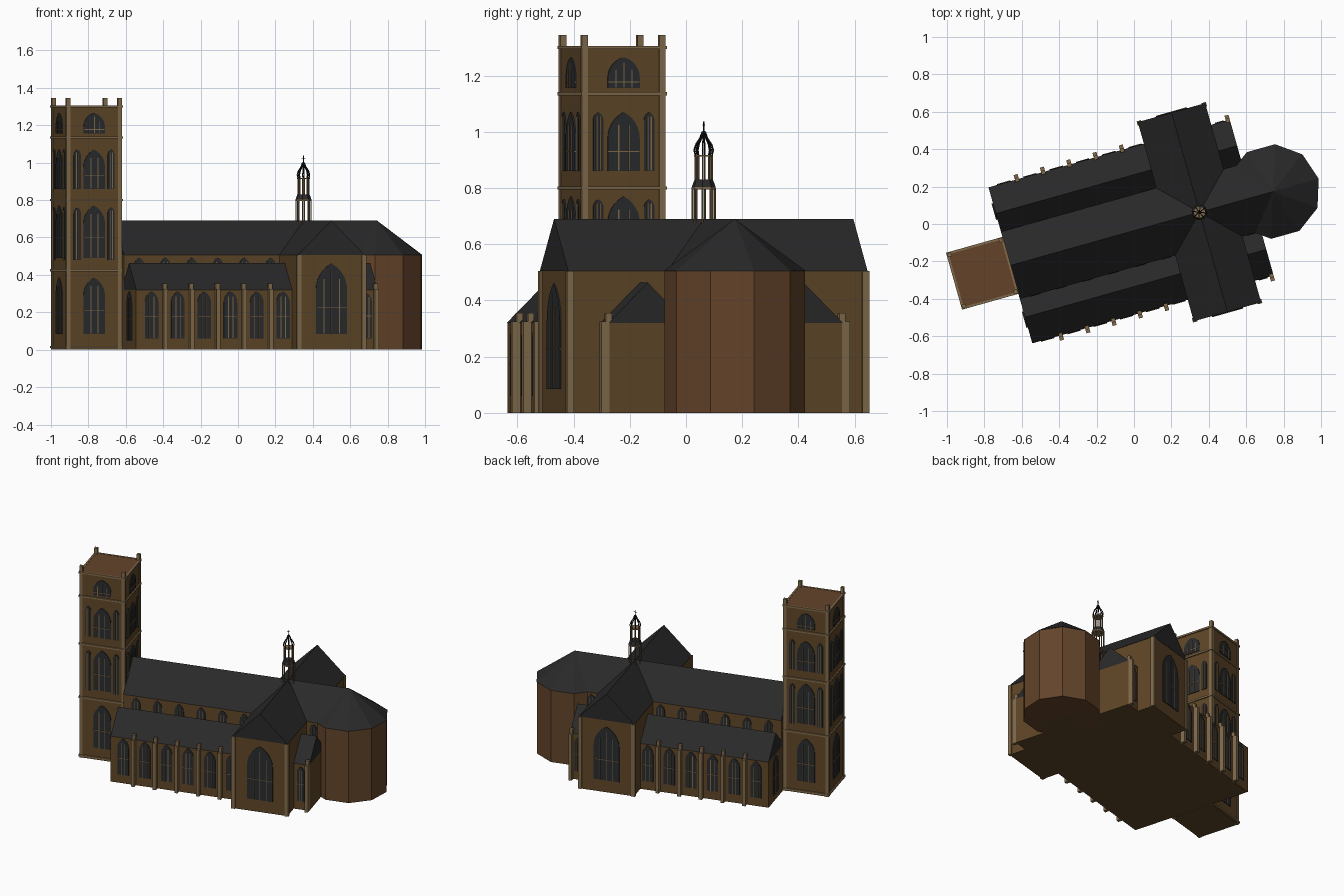
import bpy, bmesh, math
from mathutils import Matrix, Vector

cube = bpy.data.objects.get("Cube")
if cube:
    bpy.data.objects.remove(cube, do_unlink=True)

# The church is laid out around its crossing, then turned as a whole
PLACE = Matrix.Translation((0.35, 0.063, 0)) @ Matrix.Rotation(math.radians(15.7), 4, 'Z')


def material(name, rgb):
    m = bpy.data.materials.new(name)
    m.use_nodes = True
    m.diffuse_color = (*rgb, 1)
    m.node_tree.nodes["Principled BSDF"].inputs["Base Color"].default_value = (*rgb, 1)
    return m


BRICK = material("brown brick", (0.112, 0.061, 0.020))
RED = material("reddish brick", (0.125, 0.057, 0.023))
SLATE = material("dark slate", (0.022, 0.022, 0.023))
GLASS = material("dark glass", (0.022, 0.024, 0.026))
STONE = material("tan stone", (0.220, 0.145, 0.070))
IRON = material("black iron", (0.010, 0.010, 0.010))

parts = {}


def part(name, mat):
    if name not in parts:
        parts[name] = (bmesh.new(), mat)
    return parts[name][0]


def box(bm, x0, x1, y0, y1, z0, z1, frame=Matrix()):
    size = Matrix.Diagonal((x1 - x0, y1 - y0, z1 - z0, 1))
    mid = Matrix.Translation(((x0 + x1) / 2, (y0 + y1) / 2, (z0 + z1) / 2))
    bmesh.ops.create_cube(bm, size=1, matrix=frame @ mid @ size)


def post(bm, x, y, width, z0, z1):
    h = width / 2
    box(bm, x - h, x + h, y - h, y + h, z0, z1)


def extrude(bm, points, offset, frame=Matrix()):
    face = bm.faces.new([bm.verts.new(frame @ Vector(p)) for p in points])
    new = bmesh.ops.extrude_face_region(bm, geom=[face])["geom"]
    step = frame.to_3x3() @ Vector(offset)
    bmesh.ops.translate(bm, verts=[g for g in new if isinstance(g, bmesh.types.BMVert)], vec=step)


def gable_roof(bm, mid, half, z0, z1, start, end, frame=Matrix()):
    section = [(start, mid - half, z0), (start, mid + half, z0), (start, mid, z1)]
    extrude(bm, section, (end - start, 0, 0), frame)


def cone(bm, sides, r0, r1, z0, z1, x=0, turn=0):
    m = Matrix.Translation((x, 0, (z0 + z1) / 2)) @ Matrix.Rotation(turn, 4, 'Z')
    bmesh.ops.create_cone(bm, cap_ends=True, segments=sides, radius1=r0, radius2=r1,
                          depth=z1 - z0, matrix=m)


def rod(bm, a, b, r):
    a, b = Vector(a), Vector(b)
    m = Matrix.Translation((a + b) / 2) @ (b - a).to_track_quat('Z', 'Y').to_matrix().to_4x4()
    bmesh.ops.create_cone(bm, cap_ends=True, segments=6, radius1=r, radius2=r,
                          depth=(b - a).length, matrix=m)


def window(name, x, y, facing, width, z0, z1, bars=2, transom=True, rise=1.6):
    # Pointed glass plate with thin stone bars; facing is the wall's outward angle
    frame = Matrix.Translation((x, y, 0)) @ Matrix.Rotation(math.radians(facing + 90), 4, 'Z')
    h = width / 2
    r = h * rise
    spring = z1 - r
    radius = (h * h + r * r) / (2 * h)
    sweep = math.asin(min(1, r / radius))
    arc = [(h - radius + radius * math.cos(sweep * i / 6), spring + radius * math.sin(sweep * i / 6))
           for i in range(7)]
    arc[-1] = (0, z1)
    outline = [(-h, z0), (h, z0)] + arc + [(-s, z) for s, z in reversed(arc[:-1])]
    extrude(part(name + "_glass", GLASS), [(s, 0.003, z) for s, z in outline], (0, -0.008, 0), frame)
    bm = part(name + "_bars", STONE)
    t = 0.002
    for i in range(bars):
        s = -h + width * (i + 1) / (bars + 1)
        top = spring + r * (0.75 - 0.7 * abs(s) / h)
        box(bm, s - t, s + t, -0.008, 0, z0, top, frame)
    if transom:
        zm = z0 + (spring - z0) * 0.6
        box(bm, -h, h, -0.008, 0, zm - t, zm + t, frame)


EAVE, RIDGE, HALF, WEST, EAST = 0.505, 0.69, 0.187, -1.05, 0.29
ARM, AISLE_EAVE, AISLE_RIDGE, AISLE_MID, AISLE = 0.553, 0.32, 0.463, 0.288, 0.433
CROSSWISE = Matrix.Rotation(math.radians(90), 4, 'Z')

# Nave, choir and transept
box(part("nave_walls", BRICK), WEST, 0.40, -HALF + 0.002, HALF - 0.002, 0, EAVE)
gable_roof(part("nave_roof", SLATE), 0, HALF, EAVE, RIDGE, WEST, 0.41)
box(part("transept_walls", BRICK), -HALF + 0.002, HALF - 0.002, -ARM + 0.002, ARM - 0.002, 0, EAVE)
gable_roof(part("transept_roof", SLATE), 0, HALF, EAVE, RIDGE, -ARM, ARM, CROSSWISE)

# Ten-sided apse
turn = math.radians(18)
cone(part("apse_walls", RED), 10, 0.25, 0.25, 0, EAVE, 0.409, turn)
cone(part("apse_roof", SLATE), 10, 0.253, 0, EAVE, RIDGE, 0.409, turn)

# Aisles, buttresses and windows on both sides
BAY = 0.146
for side in (-1, 1):
    facing = 90 * side
    y0, y1 = sorted((side * 0.15, side * (AISLE - 0.003)))
    box(part("aisle_walls", BRICK), WEST, EAST, y0, y1, 0, AISLE_EAVE)
    gable_roof(part("aisle_roofs", SLATE), side * AISLE_MID, AISLE - AISLE_MID,
               AISLE_EAVE, AISLE_RIDGE, WEST, EAST)
    for u in [-0.892 + BAY * i for i in range(5)] + [EAST - 0.011]:
        bm = part("buttresses", STONE)
        for z, outer in ((0.325, 0.460), (0.355, 0.442)):
            a, b = sorted((side * 0.42, side * outer))
            box(bm, u - 0.011, u + 0.011, a, b, 0, z)
    for u in [-0.965 + BAY * i for i in range(6)]:
        window("aisle", u, side * (AISLE - 0.003), facing, 0.074, 0.06, 0.312)
        window("clerestory", u, side * (HALF - 0.002), facing, 0.06, 0.37, 0.492, transom=False)
    window("aisle", 0.232, side * (AISLE - 0.003), facing, 0.05, 0.06, 0.30)
    window("clerestory", 0.232, side * (HALF - 0.002), facing, 0.05, 0.37, 0.492, transom=False)
    window("aisle_end", WEST, side * 0.30, 180, 0.09, 0.05, 0.312)
    window("transept", 0, side * (ARM - 0.002), facing, 0.172, 0.085, 0.46, bars=3)
    for u in (-1, 1):
        post(part("transept_posts", STONE), u * 0.180, side * (ARM - 0.007), 0.025, 0, EAVE)

# Tower with corner posts and string courses
TX, TH, TOP = -1.205, 0.15, 1.30
box(part("tower", BRICK), TX - TH, TX + TH, -TH, TH, 0, TOP - 0.004)
box(part("tower_deck", RED), TX - TH, TX + TH, -TH, TH, TOP - 0.004, TOP + 0.004)
for sx in (-1, 1):
    for sy in (-1, 1):
        post(part("tower_posts", STONE), TX + sx * (TH - 0.007), sy * (TH - 0.007), 0.022, 0, 1.345)
courses = part("string_courses", STONE)
for z in (0.015, 0.425, 0.80, 1.135, TOP):
    for s in (-1, 1):
        edge = s * TH
        a, b = sorted((edge - s * 0.004, edge + s * 0.008))
        box(courses, TX - TH - 0.008, TX + TH + 0.008, a, b, z - 0.006, z + 0.006)
        box(courses, TX + a, TX + b, -TH, TH, z - 0.006, z + 0.006)

# Tower windows, the same on each face
for k in range(4):
    n = Vector((round(math.cos(k * math.pi / 2)), round(math.sin(k * math.pi / 2))))
    along = Vector((-n.y, n.x))

    def on_tower(shift, *args, **kw):
        p = Vector((TX, 0)) + n * TH + along * shift
        window("tower", p.x, p.y, 90 * k, *args, **kw)

    on_tower(0, 0.118, 0.085, 0.385)
    on_tower(0, 0.118, 0.49, 0.77)
    on_tower(0, 0.118, 0.86, 1.07)
    on_tower(0, 0.118, 1.155, 1.265, bars=3, rise=1.25)
    for s in (-0.094, 0.094):
        on_tower(s, 0.038, 0.48, 0.76, transom=False)
        on_tower(s, 0.038, 0.86, 1.07, transom=False)

# Open lantern over the crossing
EIGHTH = math.pi / 8
stone, iron = part("lantern_posts", STONE), part("lantern_ribs", IRON)
cone(stone, 8, 0.043, 0.043, 0.795, 0.803, turn=EIGHTH)
cone(part("lantern_skirt", SLATE), 8, 0.043, 0.033, 0.803, 0.83, turn=EIGHTH)
cone(stone, 8, 0.034, 0.034, 0.912, 0.918, turn=EIGHTH)
ribs = [(0.030, 0.918), (0.034, 0.935), (0.028, 0.955), (0.013, 0.977), (0.005, 1.0)]
for i in range(8):
    a = EIGHTH * (2 * i + 1)
    c, s = math.cos(a), math.sin(a)
    rod(stone, (0.040 * c, 0.040 * s, 0.62), (0.040 * c, 0.040 * s, 0.80), 0.0035)
    rod(stone, (0.030 * c, 0.030 * s, 0.82), (0.030 * c, 0.030 * s, 0.915), 0.0035)
    for (r0, z0), (r1, z1) in zip(ribs, ribs[1:]):
        rod(iron, (r0 * c, r0 * s, z0), (r1 * c, r1 * s, z1), 0.003)
rod(iron, (0, 0, 0.99), (0, 0, 1.037), 0.0025)
rod(iron, (-0.010, 0, 1.024), (0.010, 0, 1.024), 0.002)
cone(iron, 8, 0.007, 0.003, 0.995, 1.005)

# Turn every part into an object
for name, (bm, mat) in parts.items():
    bmesh.ops.recalc_face_normals(bm, faces=bm.faces)
    bm.transform(PLACE)
    mesh = bpy.data.meshes.new(name)
    bm.to_mesh(mesh)
    bm.free()
    mesh.materials.append(mat)
    bpy.context.scene.collection.objects.link(bpy.data.objects.new(name, mesh))
